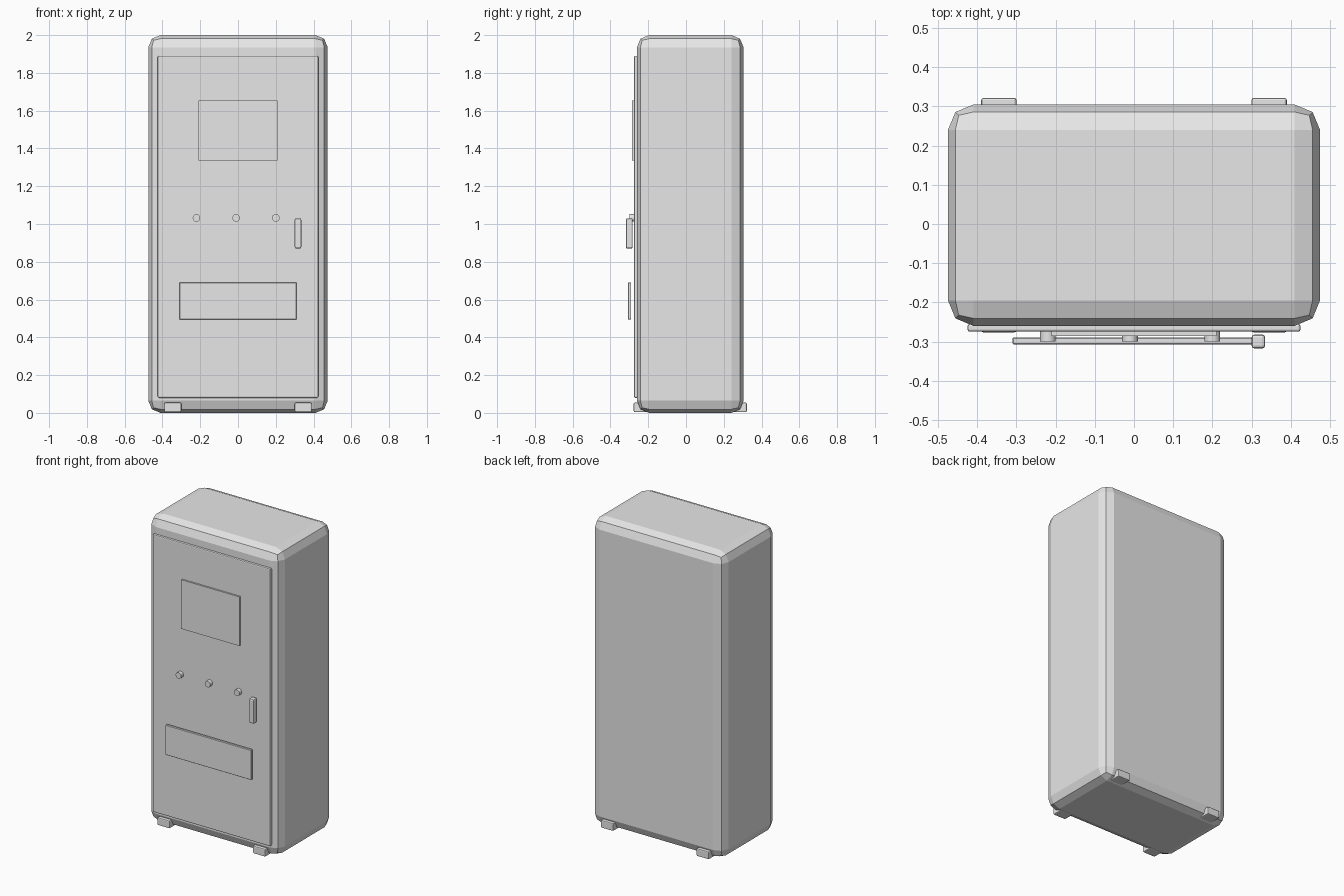
import bpy
import math

cube = bpy.data.objects.get("Cube")
if cube:
    bpy.data.objects.remove(cube, do_unlink=True)

# Single painted metal colour
GREY = (0.8, 0.8, 0.8, 1.0)
grey = bpy.data.materials.new("light_grey_metal")
grey.use_nodes = True
grey.diffuse_color = GREY
grey.node_tree.nodes["Principled BSDF"].inputs["Base Color"].default_value = GREY


def finish(obj, name, bevel, segments):
    obj.name = name
    obj.data.materials.append(grey)
    if bevel:
        mod = obj.modifiers.new("rounded_edges", "BEVEL")
        mod.width = bevel
        mod.segments = segments
        mod.limit_method = "ANGLE"
    return obj


def box(name, x, y, z, bevel=0.0, segments=2):
    """Box spanning the given (min, max) ranges."""
    spans = (x, y, z)
    bpy.ops.mesh.primitive_cube_add(size=1, location=[(a + b) / 2 for a, b in spans])
    obj = bpy.context.object
    obj.scale = [b - a for a, b in spans]
    bpy.ops.object.transform_apply(location=False, rotation=False, scale=True)
    return finish(obj, name, bevel, segments)


# Cabinet body with wide two-step rounded edges
box("cabinet_body", (-0.475, 0.475), (-0.26, 0.305), (0, 2), 0.065)

# Door, display panel and lower flap on the front
box("door", (-0.425, 0.425), (-0.275, -0.255), (0.08, 1.89), 0.006)
box("display_panel", (-0.21, 0.21), (-0.286, -0.274), (1.335, 1.655))
box("lower_flap", (-0.31, 0.31), (-0.307, -0.29), (0.495, 0.69), 0.002, 1)

# Door handle
box("door_handle", (0.3, 0.335), (-0.318, -0.282), (0.87, 1.03), 0.008)

# Row of round buttons
for i, side in enumerate(("right", "middle", "left")):
    bpy.ops.mesh.primitive_cylinder_add(
        vertices=24, radius=0.02, depth=0.025,
        location=(-0.22 + 0.21 * i, -0.287, 1.032), rotation=(math.pi / 2, 0, 0))
    finish(bpy.context.object, side + "_button", 0, 1)
    bpy.ops.object.shade_smooth_by_angle(angle=math.radians(30))

# Four feet
for side, x in (("right", (-0.39, -0.3)), ("left", (0.3, 0.39))):
    for end, y in (("front", (-0.277, -0.187)), ("back", (0.232, 0.322))):
        box(f"{end}_{side}_foot", x, y, (0.004, 0.054), 0.006)
